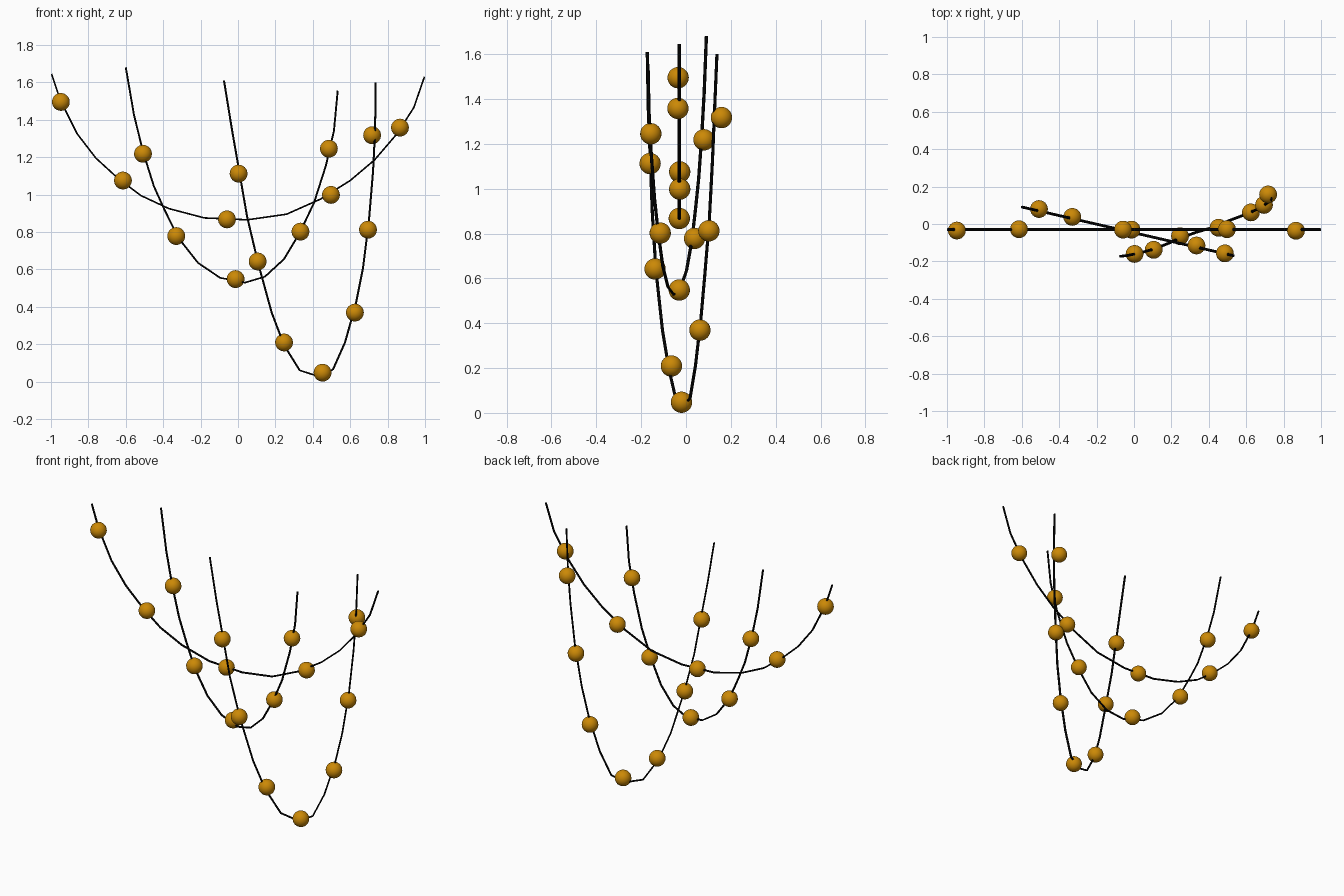
import bpy
import bmesh
from mathutils import Vector


def material(name, rgb):
    m = bpy.data.materials.new(name)
    m.diffuse_color = (*rgb, 1)
    return m


black = material("black", (0.002, 0.002, 0.002))
amber = material("amber", (0.6, 0.25, 0.002))
DROP = Vector((0, 0, -0.005))  # settles the lowest bead on the floor


def strand(name, points, wide=0.0075, thin=0.005):
    # faceted wire: a six-sided section, wider across the plane of the hanging curve
    pts = [Vector(p) + DROP for p in points]
    side = Vector((0, 0, 1)).cross(pts[-1] - pts[0]).normalized()
    section = [(1, 0), (.5, .87), (-.5, .87), (-1, 0), (-.5, -.87), (.5, -.87)]
    bm = bmesh.new()
    rings = []
    for i, p in enumerate(pts):
        along = (pts[min(i + 1, len(pts) - 1)] - pts[max(i - 1, 0)]).normalized()
        up = along.cross(side).normalized()
        rings.append([bm.verts.new(p + side * (wide * u) + up * (thin * v)) for u, v in section])
    for a, b in zip(rings, rings[1:]):
        for k in range(6):
            j = (k + 1) % 6
            bm.faces.new((a[k], a[j], b[j], b[k]))
    bm.faces.new(rings[0])
    bm.faces.new(rings[-1])
    bmesh.ops.recalc_face_normals(bm, faces=bm.faces)
    me = bpy.data.meshes.new(name)
    bm.to_mesh(me)
    bm.free()
    me.materials.append(black)
    bpy.context.collection.objects.link(bpy.data.objects.new(name, me))


def beads(name, centres):
    for i, c in enumerate(centres):
        bpy.ops.mesh.primitive_uv_sphere_add(segments=24, ring_count=16, radius=0.0475,
                                             location=Vector(c) + DROP)
        ob = bpy.context.object
        ob.name = f"{name}_{i + 1}"
        ob.data.materials.append(amber)
        bpy.ops.object.shade_smooth()


# wide upper strand, lying in one plane
wide_path = [(-.997, 1.65), (-.95, 1.51), (-.86, 1.33), (-.76, 1.20), (-.64, 1.09), (-.52, 1.0),
             (-.37, .93), (-.18, .88), (.05, .87), (.26, .90), (.44, .98), (.60, 1.08),
             (.73, 1.19), (.85, 1.33), (.94, 1.47), (.997, 1.635)]
strand("wide_strand", [(x, -.03, z) for x, z in wide_path])
beads("wide_bead", [(-.947, -.035, 1.50), (-.615, -.028, 1.08), (-.059, -.03, .872),
                    (.497, -.028, 1.003), (.866, -.036, 1.363)])

# middle strand, in a slanted vertical plane
middle_path = [(-.60, 1.685), (-.556, 1.43), (-.508, 1.235), (-.45, 1.05), (-.396, .93),
               (-.32, .775), (-.214, .64), (-.096, .56), (.037, .534), (.144, .566),
               (.246, .66), (.33, .80), (.406, .96), (.47, 1.16), (.513, 1.346), (.533, 1.56)]
strand("middle_strand", [(x, -.047 - .23 * x, z) for x, z in middle_path])
beads("middle_bead", [(-.508, .08, 1.223), (-.33, .038, .783), (-.013, -.03, .553),
                      (.334, -.115, .807), (.486, -.157, 1.25)])

# long low strand, crossing the other way
strand("long_strand", [(-.075, -.173, 1.615), (-.032, -.168, 1.35), (.003, -.16, 1.15),
                       (.048, -.15, .89), (.107, -.134, .64), (.18, -.105, .374),
                       (.246, -.076, .2), (.33, -.045, .065), (.433, -.015, .032),
                       (.508, .018, .07), (.572, .042, .214), (.63, .066, .42),
                       (.668, .083, .61), (.70, .104, .865), (.722, .118, 1.13),
                       (.733, .127, 1.346), (.736, .138, 1.605)])
beads("long_bead", [(.003, -.16, 1.117), (.105, -.138, .647), (.246, -.065, .214),
                    (.452, -.02, .0525), (.625, .062, .374), (.695, .102, .817),
                    (.717, .158, 1.322)])
